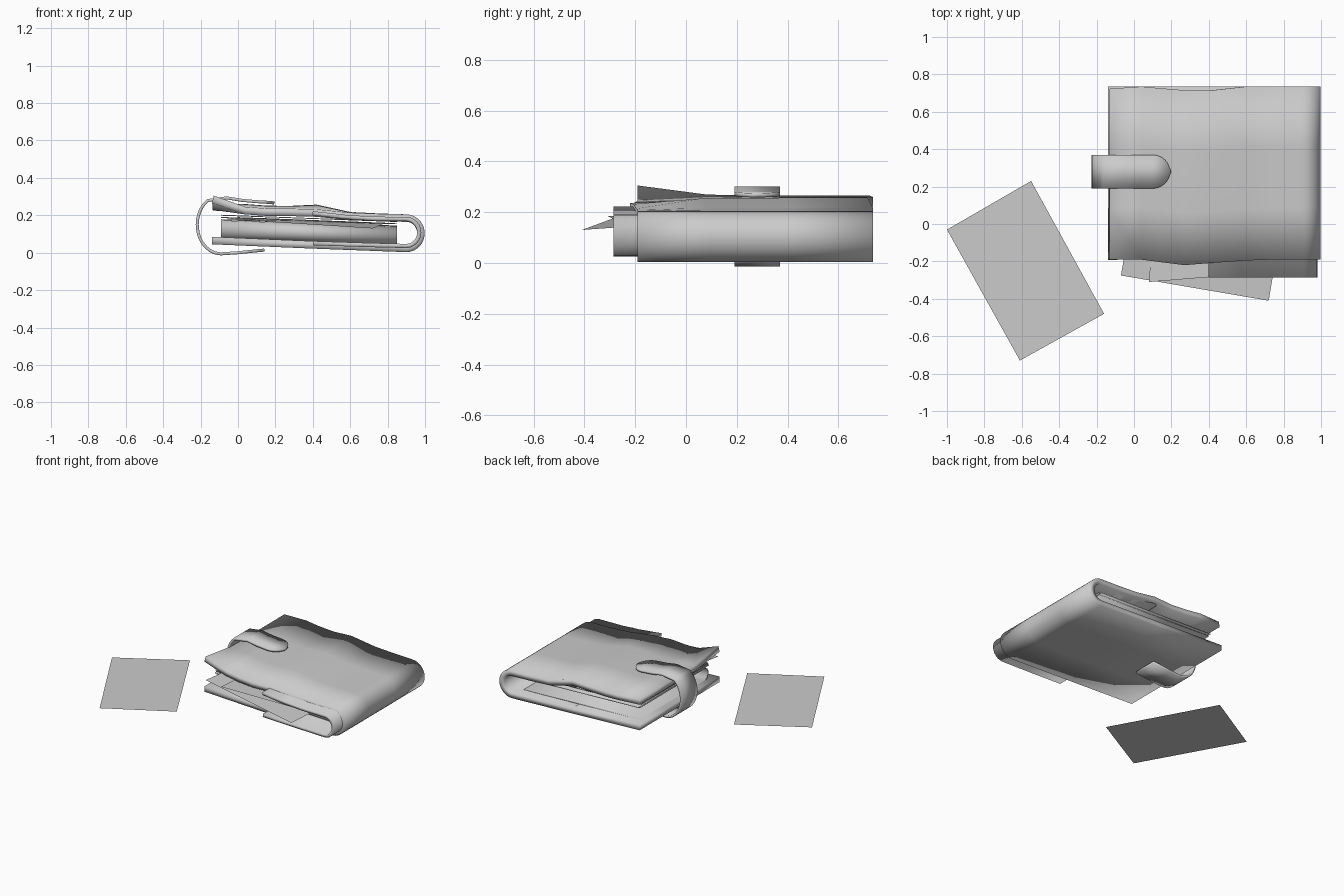
import bpy, math
from math import sin, cos, pi, radians

cube = bpy.data.objects.get("Cube")
if cube:
    bpy.data.objects.remove(cube, do_unlink=True)

grey = bpy.data.materials.new("plain_grey")
grey.use_nodes = True
colour = (0.6, 0.6, 0.6, 1)
grey.diffuse_color = colour
grey.node_tree.nodes["Principled BSDF"].inputs["Base Color"].default_value = colour


def sheet(name, rows, thickness=0):
    """Skin a grid of points; thickness grows towards the inside of a fold."""
    n = len(rows[0])
    verts = [p for row in rows for p in row]
    faces = [(i * n + j, (i + 1) * n + j, (i + 1) * n + j + 1, i * n + j + 1)
             for i in range(len(rows) - 1) for j in range(n - 1)]
    mesh = bpy.data.meshes.new(name)
    mesh.from_pydata(verts, [], faces)
    mesh.materials.append(grey)
    ob = bpy.data.objects.new(name, mesh)
    bpy.context.collection.objects.link(ob)
    if thickness:
        mod = ob.modifiers.new("thickness", "SOLIDIFY")
        mod.thickness = thickness
        mod.offset = 1
        mod.use_even_offset = True
    bpy.ops.object.select_all(action="DESELECT")
    bpy.context.view_layer.objects.active = ob
    ob.select_set(True)
    bpy.ops.object.shade_smooth_by_angle(angle=radians(35))
    return ob


def mix(a, b, t):
    return a + (b - a) * t


def arc(cx, cz, rx, rz, start, end, steps):
    return [(cx + rx * cos(radians(mix(start, end, k / steps))),
             cz + rz * sin(radians(mix(start, end, k / steps)))) for k in range(steps + 1)]


# Cover: flat base, rounded spine, wavy upper flap
FRONT, BACK = -0.19, 0.735
levels = [0, 0.3, 0.65, 1]
cover = [[(x, mix(FRONT, BACK, t), z) for t in levels]
         for x, z in [(-0.14, 0.045), (0.4, 0.022)] + arc(0.9, 0.104, 0.098, 0.101, -90, 90, 14)]
# x, front height, back height, front overhang, back inset
flap = [(0.75, 0.208, 0.21, 0, 0), (0.6, 0.214, 0.218, 0.005, 0),
        (0.42, 0.232, 0.257, 0.018, 0.02), (0.27, 0.236, 0.25, 0.03, 0.02),
        (0.15, 0.237, 0.252, 0.015, 0.01), (0.04, 0.245, 0.26, 0, 0),
        (-0.13, 0.305, 0.265, 0, 0.012)]
for x, zf, zb, over, inset in flap:
    cover.append([(x, mix(FRONT - over, BACK - inset, t), mix(zf, zb, min(1, t * 3)))
                  for t in levels])
sheet("cover", cover, 0.04)

# Lining strip wrapped inside the spine, sticking out at the front
lining_path = ([(0.4, 0.04), (0.7, 0.03)] + arc(0.9, 0.108, 0.08, 0.083, -90, 90, 12)
               + [(0.72, 0.193), (0.58, 0.202), (0.4, 0.222)])
sheet("lining", [[(x, y, z) for y in (-0.285, 0.7)] for x, z in lining_path], 0.022)

# Closing strap with a rounded tip
strap_path = ([(0.14, 0.022), (0, 0.008)] + arc(-0.09, 0.15, 0.12, 0.148, -90, -235, 16)
              + [(-0.06, 0.285), (0.02, 0.272), (0.1, 0.265)]
              + [(0.1 + 0.09 * sin(a * pi / 16), 0.265 - 0.001 * a) for a in range(1, 9)])
strap = []
for x, z in strap_path:
    half = math.sqrt(max(0.00001, 0.0081 - max(0, x - 0.1) ** 2)) if z > 0.1 else 0.09
    strap.append([(x, 0.28 - half, z), (x, 0.28 + half, z)])
sheet("strap", strap, 0.016)


# Folded note with its crease towards the front
def slope(x):
    return -0.036 * (x + 0.09)


fold = ([(0.66, 0.085)] + [(-0.08 - 0.045 * cos(radians(a)), 0.125 + 0.042 * sin(radians(a)))
                           for a in range(-90, 91, 15)] + [(0.66, 0.165)])
sheet("folded_note", [[(x, y, z + slope(x)) for x in (0.85, -0.09)] for y, z in fold], 0.006)

# Stacked sheets above the fold
for k in range(3):
    z = 0.174 + 0.012 * k
    sheet(f"inner_sheet_{k + 1}",
          [[(x, y, z + slope(x)) for y in (-0.14 + 0.01 * k, 0.68 - 0.03 * k)]
           for x in (-0.09, 0.38, 0.85)], 0.005)

# Loose papers poking out of the front
sheet("slipped_paper", [[(0.08, -0.31, 0.185), (0.11, 0.1, 0.18)],
                        [(0.82, -0.25, 0.158), (0.85, 0.1, 0.155)]])
sheet("slipped_card", [[(-0.07, -0.275, 0.18), (0, 0.13, 0.19)],
                       [(0.72, -0.41, 0.13), (0.79, 0, 0.16)]])

# Card lying beside the wallet
sheet("ground_card", [[(-0.61, -0.73, 0.004), (-1, -0.03, 0.004)],
                      [(-0.16, -0.48, 0.004), (-0.55, 0.23, 0.004)]])
